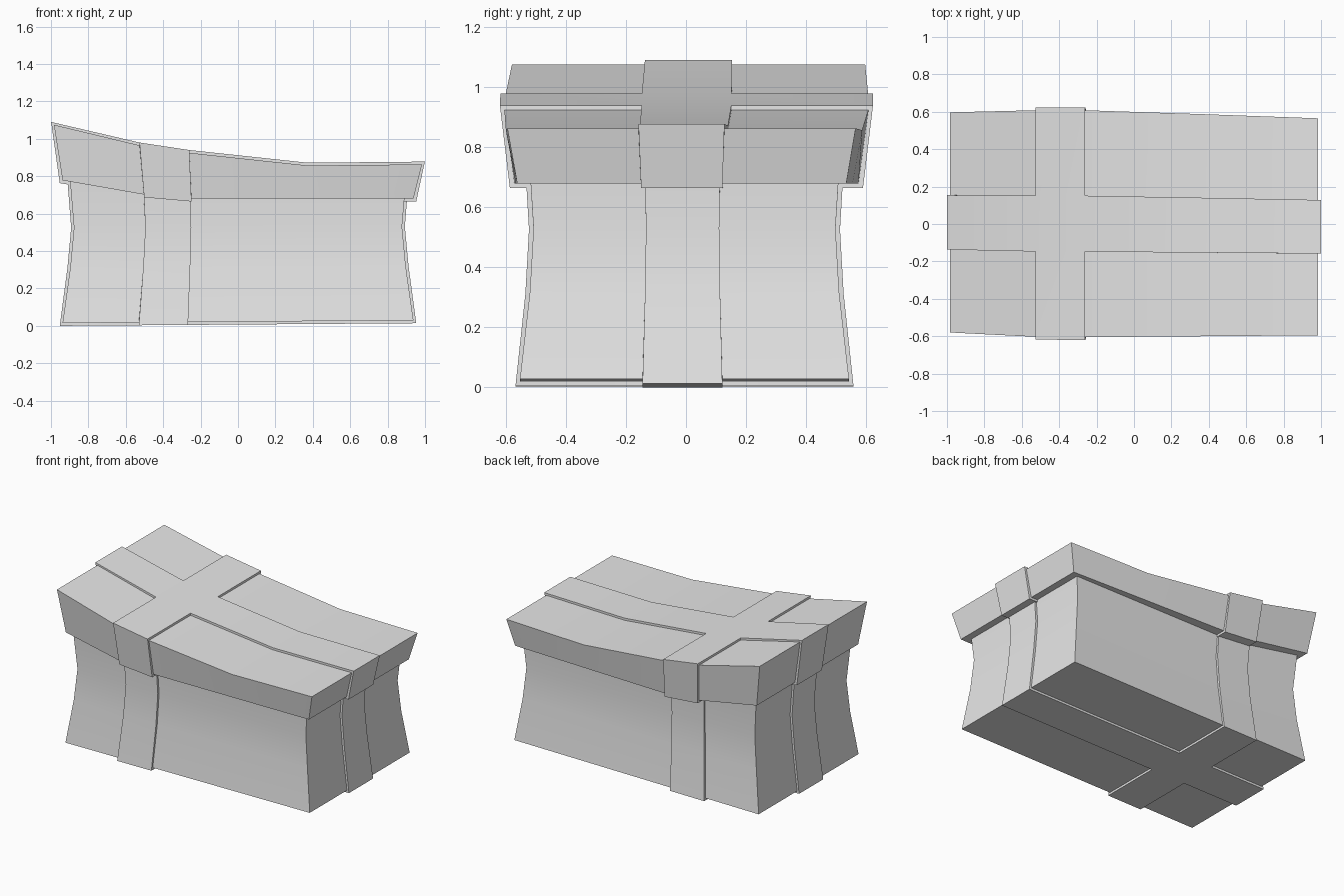
import bpy, bmesh
from mathutils import Vector

cube = bpy.data.objects.get("Cube")
if cube:
    bpy.data.objects.remove(cube, do_unlink=True)

RIBBON = 0.015  # how far the ribbon stands out

grey = bpy.data.materials.new("light grey")
grey.use_nodes = True
grey.diffuse_color = (0.8, 0.8, 0.8, 1)
grey.node_tree.nodes["Principled BSDF"].inputs["Base Color"].default_value = (0.8, 0.8, 0.8, 1)


def lerp(keys, values, v):
    """Piecewise linear lookup of v."""
    for i in range(len(keys) - 1):
        if v <= keys[i + 1] or i == len(keys) - 2:
            f = (v - keys[i]) / (keys[i + 1] - keys[i])
            return values[i] + f * (values[i + 1] - values[i])


def wrapped_block(name, xs, ys, zs, place):
    """Sliced cube with a raised ribbon cross between the first two x and y cuts,
    shaped by the place function."""
    bm = bmesh.new()
    bmesh.ops.create_cube(bm, size=2)
    for axis, cuts in enumerate((xs, ys, zs)):
        normal = Vector([float(axis == i) for i in range(3)])
        for cut in cuts:
            bmesh.ops.bisect_plane(bm, geom=bm.verts[:] + bm.edges[:] + bm.faces[:],
                                   plane_co=normal * cut, plane_no=normal)

    # raise the ribbon strips
    def in_strip(face):
        c = face.calc_center_median()
        return xs[0] < c.x < xs[1] or ys[0] < c.y < ys[1]

    strip = [f for f in bm.faces if in_strip(f)]
    new = bmesh.ops.extrude_face_region(bm, geom=strip)["geom"]
    raised = {v for v in new if isinstance(v, bmesh.types.BMVert)}
    old = [f for f in strip if f.is_valid]
    if old:
        bmesh.ops.delete(bm, geom=old, context="FACES")

    # shape the block, pushing raised points outward
    for v in bm.verts:
        out = Vector([round(c) if abs(c) > 0.999 else 0 for c in v.co])
        v.co = Vector(place(*v.co))
        if v in raised:
            v.co += out * RIBBON

    bmesh.ops.recalc_face_normals(bm, faces=bm.faces[:])
    mesh = bpy.data.meshes.new(name)
    bm.to_mesh(mesh)
    bm.free()
    mesh.materials.append(grey)
    obj = bpy.data.objects.new(name, mesh)
    bpy.context.collection.objects.link(obj)
    bpy.ops.object.select_all(action="DESELECT")
    obj.select_set(True)
    bpy.context.view_layer.objects.active = obj
    bpy.ops.object.shade_smooth_by_angle()


# box with a pinched waist
RINGS = [-1, -0.25, 0.3, 1]


def box_shape(s, t, h):
    x = s * lerp(RINGS, [0.938, 0.897, 0.877, 0.9], h)
    y = t * lerp(RINGS, [0.548, 0.515, 0.503, 0.52], h) - 0.005
    base = 0.022 + 0.007 * s
    return x, y, base + (0.8 - base) * (h + 1) / 2


wrapped_block("gift_box", [-0.565, -0.285], [-0.255, 0.23], RINGS[1:3], box_shape)

# sagging lid with flared sides
SPAN = [-1, -0.535, -0.265, 0.38, 1]


def lid_shape(s, t, h):
    up = (h + 1) / 2
    front = lerp(SPAN, [-0.58, -0.603, -0.605, -0.6, -0.595], s)
    back = lerp(SPAN, [0.597, 0.608, 0.608, 0.587, 0.565], s)
    y = ((front + back) / 2 + t * (back - front) / 2) * (0.945 + 0.055 * up)
    top = lerp(SPAN, [1.075, 0.965, 0.925, 0.857, 0.863], s)
    bottom = lerp(SPAN, [0.778, 0.702, 0.68, 0.68, 0.68], s)
    return s * (0.938 + 0.046 * up), y, bottom + (top - bottom) * up


wrapped_block("gift_lid", SPAN[1:4], [-0.247, 0.247], [], lid_shape)
